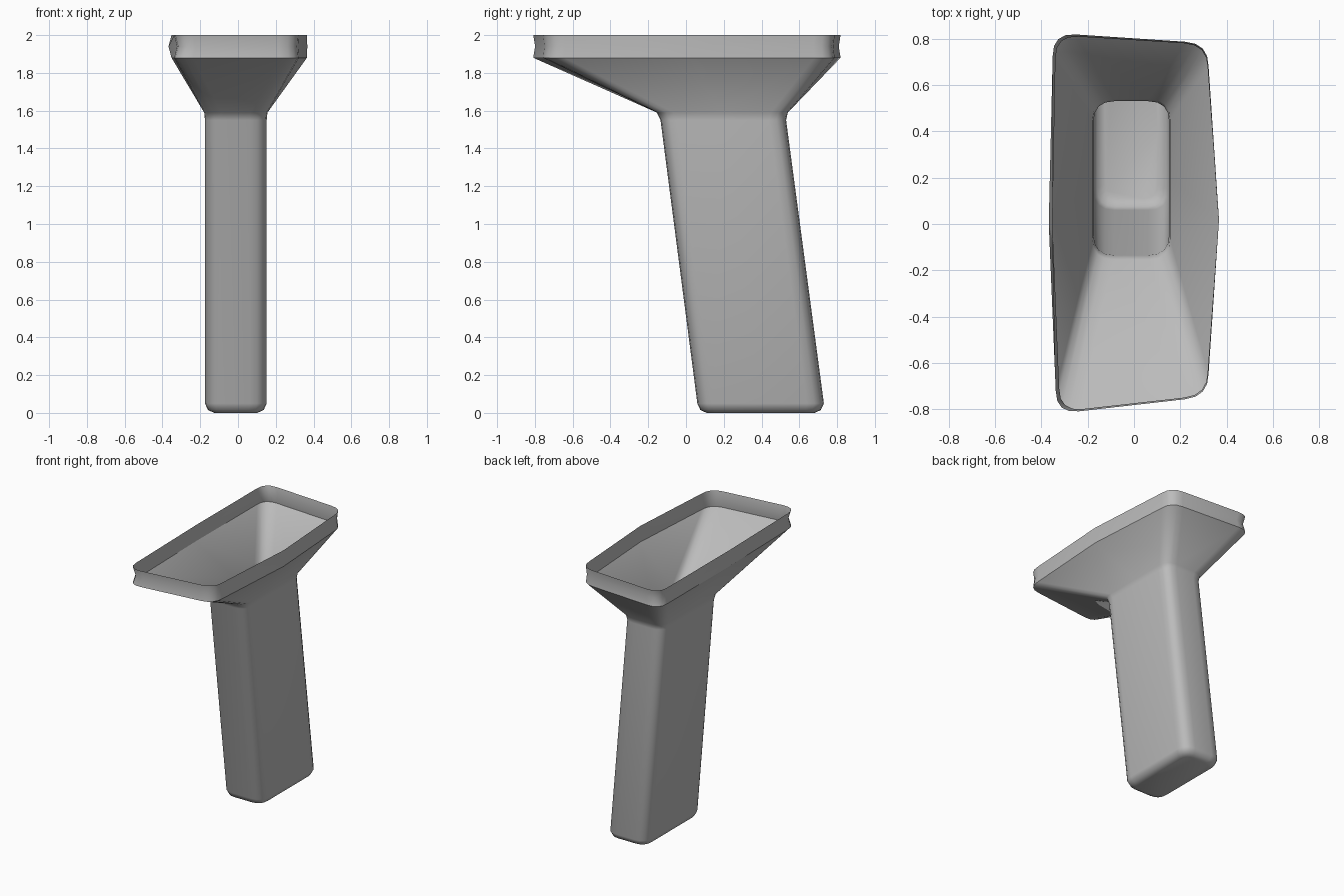
import bpy
import bmesh
from mathutils import Vector

cube = bpy.data.objects.get("Cube")
if cube:
    bpy.data.objects.remove(cube, do_unlink=True)

STEPS = 4  # segments per rounded corner


def make_material(name, value):
    mat = bpy.data.materials.new(name)
    mat.use_nodes = True
    colour = (value, value, value, 1)
    mat.diffuse_color = colour
    mat.node_tree.nodes["Principled BSDF"].inputs["Base Color"].default_value = colour
    return mat


def rounded_ring(corners, radius, z, left=None, right=None):
    """Four corners (front left, front right, back right, back left in plan),
    rounded, with a middle point on each long side."""
    pts = []
    corners = [Vector((x, y, z)) for x, y in corners]
    for i, c in enumerate(corners):
        start = c + (corners[i - 1] - c).normalized() * radius
        end = c + (corners[(i + 1) % 4] - c).normalized() * radius
        for s in range(STEPS + 1):
            t = s / STEPS
            pts.append(start * (1 - t) ** 2 + c * 2 * t * (1 - t) + end * t * t)
        if i in (1, 3):
            mid = (c + corners[(i + 1) % 4]) / 2
            side = right if i == 1 else left
            if side is not None:
                mid.x = side
            pts.append(mid)
    return pts


def box(x0, x1, y0, y1):
    return [(x0, y0), (x1, y0), (x1, y1), (x0, y1)]


def stem_ring(y0, y1, z, inset=0.0, radius=0.09):
    return rounded_ring(box(-0.175 + inset, 0.152 - inset, y0 + inset, y1 - inset), radius, z)


# Cross-sections from the foot up to the rim
rim = [(-0.337, -0.82), (0.322, -0.745), (0.322, 0.78), (-0.352, 0.825)]
waist = [(-0.322, -0.81), (0.318, -0.738), (0.318, 0.774), (-0.34, 0.815)]
rings = [
    stem_ring(0.06, 0.73, 0.0, 0.05, 0.06),
    stem_ring(0.06, 0.73, 0.015, 0.016, 0.08),
    stem_ring(0.06, 0.73, 0.05),
    stem_ring(-0.135, 0.53, 1.55),
    stem_ring(-0.15, 0.535, 1.59, -0.004),
    rounded_ring(rim, 0.1, 1.88, -0.352, 0.365),
    rounded_ring(waist, 0.1, 1.94, -0.368, 0.367),
    rounded_ring(rim, 0.1, 2.0, -0.352, 0.365),
]

# Open funnel with a hollow leaning stem
bm = bmesh.new()
loops = [[bm.verts.new(p) for p in ring] for ring in rings]
count = len(loops[0])
for low, high in zip(loops, loops[1:]):
    for i in range(count):
        j = (i + 1) % count
        bm.faces.new((low[i], low[j], high[j], high[i]))
bm.faces.new(list(reversed(loops[0])))
for face in bm.faces:
    face.smooth = True

# Crisp crease below the rim band
for i in range(count):
    edge = bm.edges.get((loops[5][i], loops[5][(i + 1) % count]))
    edge.smooth = False

mesh = bpy.data.meshes.new("funnel_shell")
bm.to_mesh(mesh)
bm.free()
mesh.materials.append(make_material("mid grey", 0.5))
shell = bpy.data.objects.new("funnel_shell", mesh)
bpy.context.collection.objects.link(shell)
